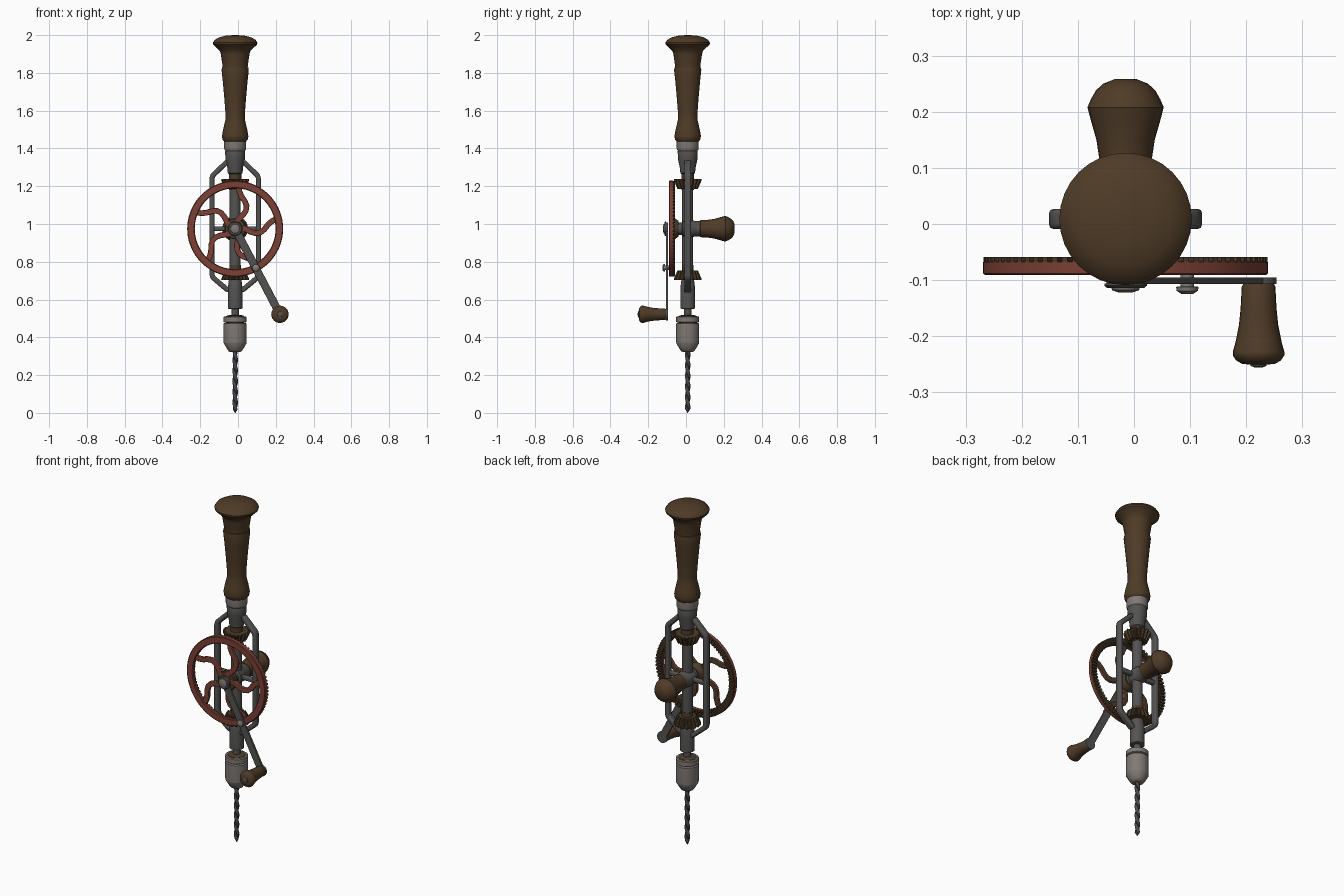
import bpy, bmesh, math
from mathutils import Vector, Matrix

if "Cube" in bpy.data.objects:
    bpy.data.objects.remove(bpy.data.objects["Cube"])

CX, CY, HZ = -0.015, 0.009, 0.975      # drill axis and wheel height
TAU = math.tau


def mat(name, r, g, b):
    m = bpy.data.materials.new(name)
    m.diffuse_color = (r, g, b, 1)
    m.use_nodes = True
    m.node_tree.nodes["Principled BSDF"].inputs["Base Color"].default_value = m.diffuse_color
    return m


WOOD = mat("dark_wood", 0.078, 0.044, 0.020)
IRON = mat("grey_iron", 0.088, 0.086, 0.083)
STEEL = mat("light_steel", 0.22, 0.195, 0.18)
RED = mat("worn_red_paint", 0.20, 0.050, 0.035)
RUST = mat("rusty_brown", 0.075, 0.047, 0.023)
DRILL = mat("bit_steel", 0.07, 0.07, 0.07)


def finish(bm, name, mats, bevel=0, angle=35):
    """Turn a bmesh into a smooth-by-angle object; second material goes on back faces."""
    bmesh.ops.recalc_face_normals(bm, faces=bm.faces)
    bm.normal_update()
    if len(mats) > 1:
        for f in bm.faces:
            f.material_index = 1 if f.normal.y > 0.3 else 0
    me = bpy.data.meshes.new(name)
    bm.to_mesh(me)
    bm.free()
    ob = bpy.data.objects.new(name, me)
    bpy.context.collection.objects.link(ob)
    for m in mats:
        me.materials.append(m)
    if bevel:
        mod = ob.modifiers.new("bevel", 'BEVEL')
        mod.width, mod.segments = bevel, 2
    bpy.ops.object.select_all(action='DESELECT')
    ob.select_set(True)
    bpy.context.view_layer.objects.active = ob
    bpy.ops.object.shade_smooth_by_angle(angle=math.radians(angle))
    return ob


def loft(name, rings, mats, loop=False, bevel=0, angle=35):
    """Skin a list of equal rings, capped at the ends or looped."""
    bm = bmesh.new()
    vs = [[bm.verts.new(p) for p in ring] for ring in rings]
    n = len(vs[0])
    pairs = list(zip(vs, vs[1:])) + ([(vs[-1], vs[0])] if loop else [])
    for a, b in pairs:
        for i in range(n):
            j = (i + 1) % n
            bm.faces.new((a[i], a[j], b[j], b[i]))
    if not loop:
        bm.faces.new(vs[0])
        bm.faces.new(vs[-1])
    return finish(bm, name, mats, bevel, angle)


def lathe(name, profile, m, axis='z', at=(CX, HZ), sides=32, loop=False):
    """Profile is (radius, height); 'y' axis turns about the point at=(x, z)."""
    rings = []
    for r, h in profile:
        cs = [(r * math.cos(TAU * i / sides), r * math.sin(TAU * i / sides)) for i in range(sides)]
        rings.append([(CX + c, CY + s, h) if axis == 'z' else (at[0] + c, h, at[1] + s) for c, s in cs])
    return loft(name, rings, m if isinstance(m, list) else [m], loop)


def strip(name, path, width, y0, y1, mats, bevel=0):
    """Flat bar following an (x, z) path."""
    pts = [Vector(p) for p in path]
    rings = []
    for i, p in enumerate(pts):
        t = (pts[min(i + 1, len(pts) - 1)] - pts[max(i - 1, 0)]).normalized()
        n = Vector((-t.y, t.x)) * width / 2
        a, b = p + n, p - n
        rings.append([(a.x, y0, a.y), (b.x, y0, b.y), (b.x, y1, b.y), (a.x, y1, a.y)])
    return loft(name, rings, mats, bevel=bevel, angle=50)


# Main wooden handle and its metal socket
lathe("top_knob", [(0.066, 1.825), (0.067, 1.84), (0.076, 1.90), (0.080, 1.915), (0.100, 1.935),
                   (0.116, 1.95), (0.118, 1.96), (0.108, 1.975), (0.085, 1.988), (0.05, 1.997), (0.01, 2.0)], WOOD)
lathe("main_handle", [(0.056, 1.435), (0.067, 1.447), (0.070, 1.465), (0.064, 1.50), (0.052, 1.55), (0.051, 1.58),
                      (0.057, 1.66), (0.066, 1.76), (0.072, 1.815), (0.070, 1.828), (0.06, 1.832)], WOOD)
lathe("handle_ferrule", [(0.05, 1.385), (0.056, 1.392), (0.058, 1.40), (0.058, 1.438), (0.05, 1.44)], STEEL)
lathe("upper_socket", [(0.03, 1.262), (0.039, 1.27), (0.042, 1.30), (0.052, 1.345), (0.053, 1.385), (0.05, 1.392)], IRON)

# Central post and lower bearing
lathe("centre_post", [(0.029, 0.70), (0.029, 1.27)], IRON)
lathe("lower_bearing", [(0.03, 0.55), (0.039, 0.553), (0.039, 0.66), (0.034, 0.70), (0.03, 0.71)], IRON)
lathe("spindle", [(0.02, 0.48), (0.02, 0.56)], IRON)

# Bevel pinions with hubs, wide ends facing outwards
def pinion(name, z_wide, z_thin, teeth=18):
    rings = []
    for z, ro in ((z_thin, 0.054), (z_wide - (z_wide - z_thin) * 0.1, 0.074), (z_wide, 0.072)):
        ring = []
        for i in range(teeth * 4):
            r = ro if i % 4 < 2 else ro * 0.82
            a = TAU * i / (teeth * 4)
            ring.append((CX + r * math.cos(a), CY + r * math.sin(a), z))
        rings.append(ring)
    loft(name, rings, [RUST], angle=20)


pinion("upper_pinion", 1.237, 1.185)
pinion("lower_pinion", 0.703, 0.755)
lathe("upper_pinion_hub", [(0.033, 1.18), (0.033, 1.265)], RUST)
lathe("lower_pinion_hub", [(0.031, 0.70), (0.031, 0.782)], RUST)

# Side frame bars and cross arms
for s, side in ((-1, "left"), (1, "right")):
    path = [(0.025, 1.33), (0.048, 1.325), (0.108, 1.267), (0.119, 1.257), (0.123, 1.24),
            (0.123, 0.735), (0.119, 0.718), (0.108, 0.708), (0.045, 0.655), (0.025, 0.648)]
    strip(side + "_frame_bar", [(CX + s * x, z) for x, z in path], 0.027,
          CY - 0.018, CY + 0.018, [IRON], 0.008)
    strip(side + "_cross_arm", [(CX + s * x, HZ) for x in (0.02, 0.07, 0.12)], 0.026,
          CY - 0.013, CY + 0.013, [IRON], 0.007)

# Central boss, axle and side knob
lathe("axle", [(0.034, -0.085), (0.034, -0.02), (0.045, -0.015), (0.046, 0.035), (0.041, 0.045), (0.041, 0.078)], IRON, 'y')
lathe("side_knob", [(0.04, 0.073), (0.045, 0.077), (0.046, 0.11), (0.052, 0.15), (0.062, 0.185), (0.068, 0.208),
                    (0.062, 0.222), (0.053, 0.238), (0.04, 0.25), (0.02, 0.258)], WOOD, 'y', sides=24)

# Drive wheel: rim, S-shaped spokes, hub and crown teeth
lathe("wheel_rim", [(0.216, -0.070), (0.214, -0.073), (0.214, -0.087), (0.218, -0.091), (0.250, -0.091),
                    (0.254, -0.088), (0.254, -0.068), (0.252, -0.067)], [RED, RUST], 'y', sides=72, loop=True)
for k in range(5):
    a = math.radians(86 + 72 * k)
    u, v = Vector((math.cos(a), math.sin(a))), Vector((math.sin(a), -math.cos(a)))
    spoke = [(0.02, 0.0), (0.05, 0.012), (0.075, 0.036), (0.10, 0.050), (0.125, 0.052),
             (0.15, 0.040), (0.175, 0.020), (0.20, 0.008), (0.222, 0.004)]
    strip("wheel_spoke_%d" % (k + 1), [Vector((CX, HZ)) + u * r + v * o for r, o in spoke],
          0.030, -0.088, -0.071, [RED, RUST], 0.003)
lathe("wheel_hub", [(0.052, -0.086), (0.056, -0.083), (0.056, -0.06), (0.042, -0.04)], RUST, 'y')

bm = bmesh.new()
TEETH = 78
for i in range(TEETH):
    m = (Matrix.Translation((CX, 0, HZ)) @ Matrix.Rotation(TAU * i / TEETH, 4, 'Y')
         @ Matrix.Translation((0.237, -0.0645, 0)) @ Matrix.Diagonal((0.032, 0.012, 0.011, 1)))
    bmesh.ops.create_cube(bm, size=1, matrix=m)
finish(bm, "wheel_teeth", [RUST])

# Crank arm, fixings and crank grip
END = (0.222, 0.522)
strip("crank_arm", [(CX, HZ), END], 0.042, -0.107, -0.095, [IRON], 0.002)
lathe("crank_top_eye", [(0.034, -0.095), (0.034, -0.107)], IRON, 'y')
lathe("crank_end_eye", [(0.032, -0.095), (0.032, -0.107)], IRON, 'y', END)
lathe("axle_washer", [(0.038, -0.106), (0.038, -0.110), (0.033, -0.114)], IRON, 'y')
lathe("axle_nut", [(0.026, -0.112), (0.024, -0.118), (0.012, -0.122)], STEEL, 'y', sides=16)
lathe("crank_bolt", [(0.012, -0.09), (0.012, -0.111), (0.020, -0.112), (0.019, -0.119), (0.010, -0.125)],
      STEEL, 'y', (0.095, 0.768), 16)
lathe("crank_grip", [(0.027, -0.106), (0.030, -0.112), (0.032, -0.15), (0.035, -0.18), (0.041, -0.21), (0.046, -0.228),
                     (0.046, -0.234), (0.040, -0.243), (0.030, -0.249), (0.012, -0.251)], WOOD, 'y', END, 24)
lathe("crank_grip_rivet", [(0.015, -0.248), (0.014, -0.253), (0.006, -0.256)], IRON, 'y', END, 16)

# Chuck with collar and tapered nose
lathe("chuck_collar", [(0.055, 0.478), (0.061, 0.482), (0.061, 0.507), (0.056, 0.511)], STEEL)
lathe("chuck_top_ring", [(0.048, 0.47), (0.048, 0.513), (0.03, 0.519)], RUST)
lathe("chuck_body", [(0.025, 0.322), (0.034, 0.326), (0.044, 0.34), (0.060, 0.368), (0.061, 0.375),
                     (0.061, 0.472), (0.055, 0.477)], STEEL)

# Twist drill bit: a two-lobed section turned as it descends
rings = []
for k in range(65):
    t = k / 64
    z, taper = 0.335 * (1 - t), min(1.0, (1 - t) * 16 + 0.1)
    ring = []
    for i in range(16):
        a = TAU * i / 16
        r = 0.0145 * taper * (0.55 + 0.45 * abs(math.cos(a)) ** 0.8)
        b = a + t * TAU * 3
        ring.append((CX + r * math.cos(b), CY + r * math.sin(b), z))
    rings.append(ring)
loft("drill_bit", rings, [DRILL])
